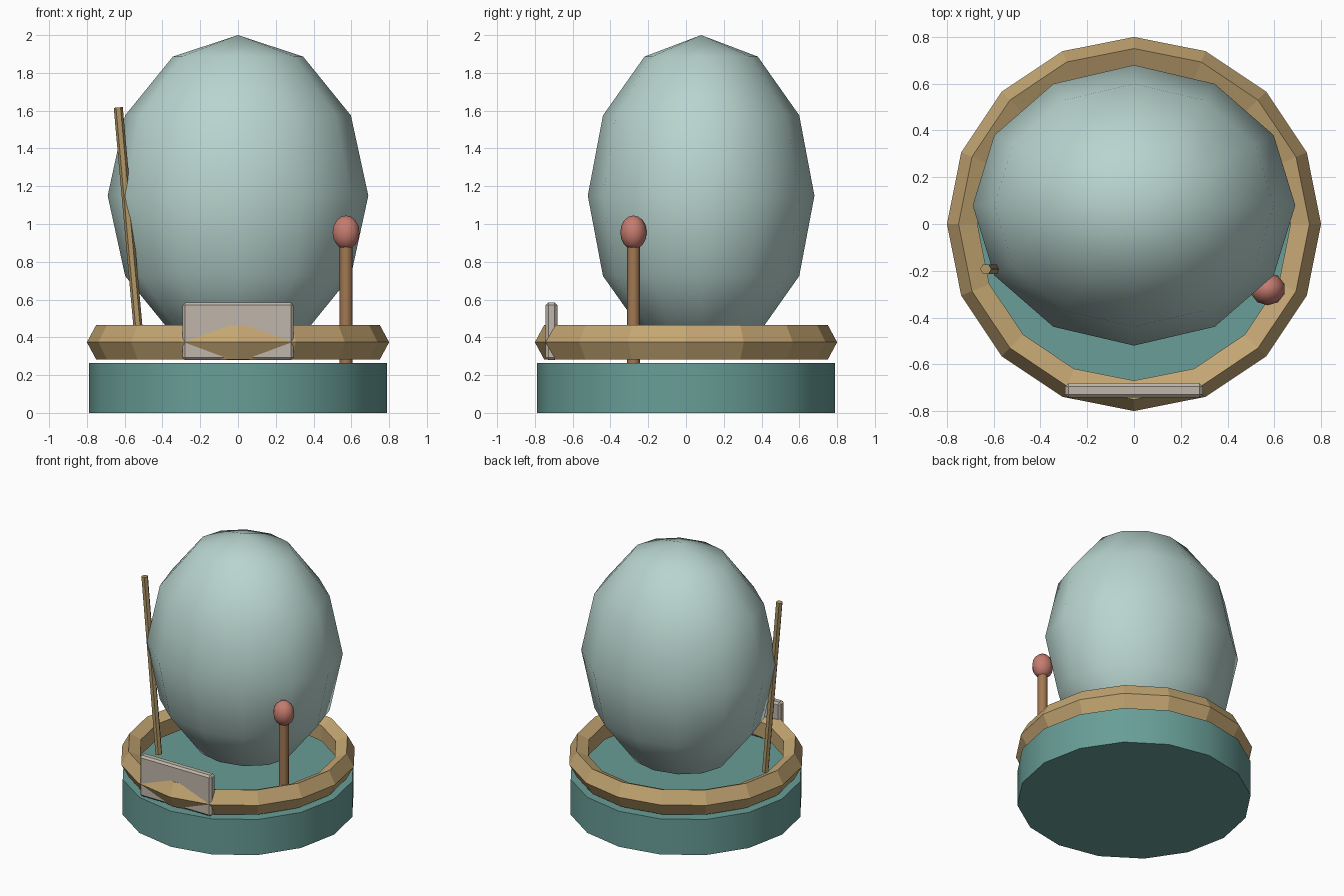
import bpy
from math import radians
from mathutils import Vector

cube = bpy.data.objects.get("Cube")
if cube:
    bpy.data.objects.remove(cube, do_unlink=True)


def material(name, rgb):
    mat = bpy.data.materials.new(name)
    mat.use_nodes = True
    mat.diffuse_color = (*rgb, 1)
    mat.node_tree.nodes["Principled BSDF"].inputs["Base Color"].default_value = (*rgb, 1)
    return mat


pale_glass = material("pale_glass", (0.48, 0.66, 0.62))
teal = material("teal", (0.14, 0.34, 0.31))
sand = material("sand", (0.55, 0.38, 0.17))
brown_wood = material("brown_wood", (0.36, 0.19, 0.085))
coral = material("coral", (0.56, 0.20, 0.16))
stone = material("stone", (0.53, 0.47, 0.40))
straw = material("straw", (0.44, 0.31, 0.14))


def finish(name, mat, scale=(1, 1, 1), smooth=None):
    """Name, colour, scale and shade the part just added."""
    obj = bpy.context.object
    obj.name = name
    obj.scale = scale
    bpy.ops.object.transform_apply(location=False, rotation=False, scale=True)
    obj.data.materials.append(mat)
    if smooth is not None:
        bpy.ops.object.shade_smooth_by_angle(angle=radians(smooth))
    return obj


def rod(name, start, end, radius, sides, mat, smooth=None):
    """Straight cylinder between two points."""
    start, end = Vector(start), Vector(end)
    axis = end - start
    bpy.ops.mesh.primitive_cylinder_add(
        vertices=sides, radius=radius, depth=axis.length, location=(start + end) / 2,
        rotation=axis.to_track_quat("Z", "Y").to_euler())
    return finish(name, mat, smooth=smooth)


def egg(name, centre, radii, segments, rings, mat):
    """Smooth stretched sphere."""
    bpy.ops.mesh.primitive_uv_sphere_add(
        segments=segments, ring_count=rings, radius=1, location=centre)
    return finish(name, mat, radii, smooth=80)


# Round base and the large globe above it
rod("base", (0, 0, 0), (0, 0, 0.265), 0.79, 16, teal, smooth=35)
egg("globe", (0, 0.08, 1.15), (0.69, 0.60, 0.85), 12, 6, pale_glass)

# Faceted ring over the base
bpy.ops.mesh.primitive_torus_add(
    major_segments=16, minor_segments=5, major_radius=0.728, minor_radius=0.072,
    location=(0, 0, 0.374))
finish("rim_ring", sand, (1, 1, 1.35))
bpy.ops.object.shade_flat()

# Front plate with softened edges
bpy.ops.mesh.primitive_cube_add(size=1, location=(0, -0.712, 0.432))
plate = finish("front_plate", stone, (0.59, 0.062, 0.304))
bevel = plate.modifiers.new("soft_edges", "BEVEL")
bevel.width = 0.014
bevel.segments = 1

# Upright post with its knob
rod("knob_post", (0.572, -0.278, 0.25), (0.572, -0.278, 0.9), 0.034, 8, brown_wood, smooth=50)
egg("post_knob", (0.572, -0.278, 0.955), (0.075, 0.07, 0.09), 10, 8, coral)

# Leaning stick
rod("leaning_stick", (-0.518, -0.193, 0.325), (-0.634, -0.193, 1.617), 0.024, 6, straw)
